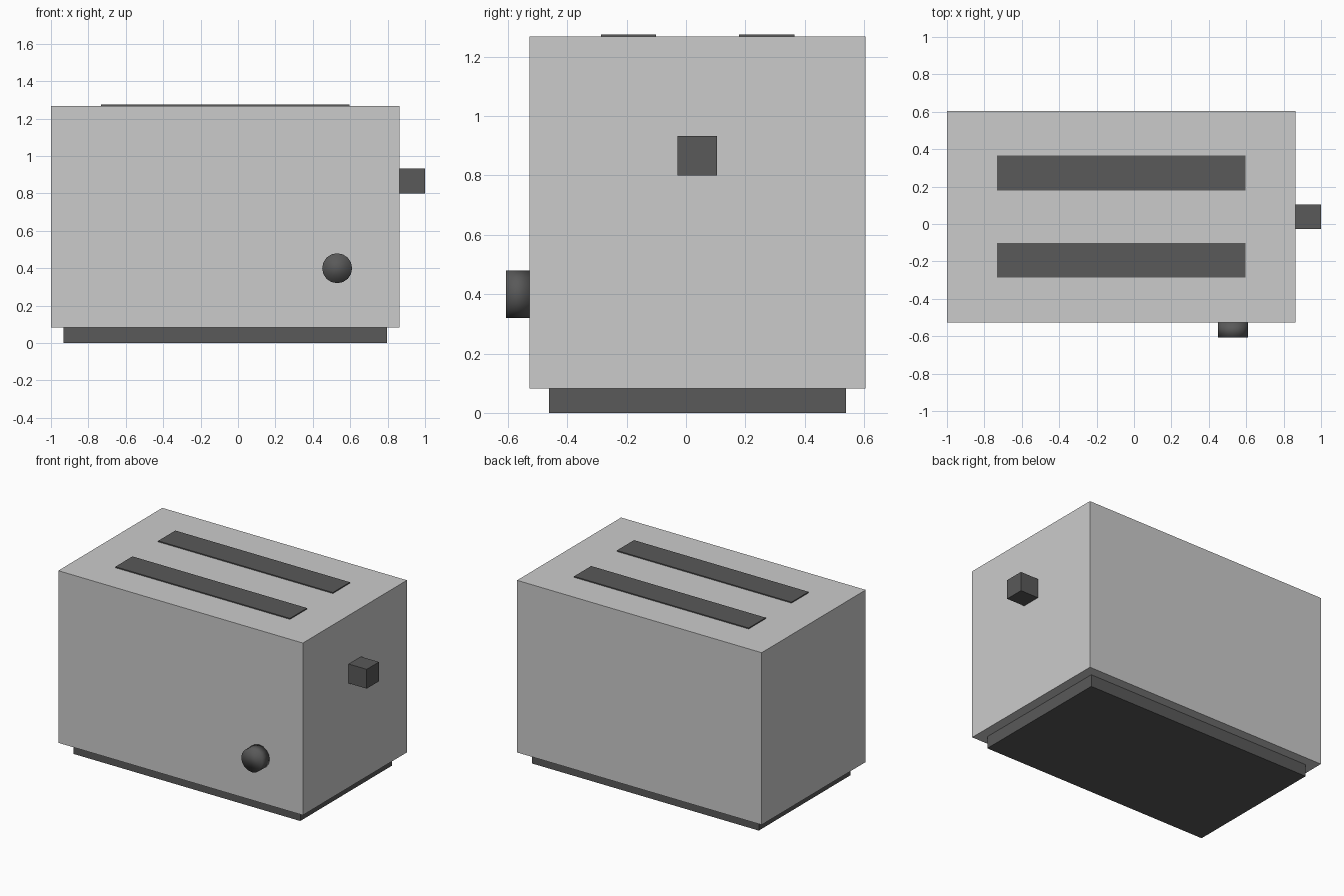
import bpy
import math

if "Cube" in bpy.data.objects:
    bpy.data.objects.remove(bpy.data.objects["Cube"])

dark = bpy.data.materials.new("dark_plastic")
dark.diffuse_color = (0.1, 0.1, 0.1, 1)
dark.use_nodes = True
dark.node_tree.nodes["Principled BSDF"].inputs["Base Color"].default_value = dark.diffuse_color


def box(name, x, y, z, material=None):
    """Box from (min, max) ranges on each axis."""
    centre = [(a + b) / 2 for a, b in (x, y, z)]
    bpy.ops.mesh.primitive_cube_add(size=1, location=centre)
    ob = bpy.context.object
    ob.name = name
    ob.scale = [b - a for a, b in (x, y, z)]
    bpy.ops.object.transform_apply(location=False, rotation=False, scale=True)
    if material:
        ob.data.materials.append(material)
    return ob


# Housing and recessed base
box("body", (-1.0, 0.863), (-0.527, 0.605), (0.083, 1.268))
box("base", (-0.932, 0.797), (-0.461, 0.539), (0.0, 0.083), dark)

# Bread slots, slightly proud of the top
for name, y in (("front_slot", -0.194), ("back_slot", 0.272)):
    box(name, (-0.733, 0.597), (y - 0.093, y + 0.093), (1.262, 1.275), dark)

# Push-down lever on the right side
box("lever", (0.863, 1.0), (-0.028, 0.105), (0.80, 0.933), dark)

# Browning knob on the front, smooth shaded throughout
bpy.ops.mesh.primitive_cylinder_add(
    vertices=16, radius=0.08, depth=0.08,
    location=(0.53, -0.567, 0.40), rotation=(math.pi / 2, 0, 0))
knob = bpy.context.object
knob.name = "knob"
knob.data.materials.append(dark)
bpy.ops.object.shade_smooth()
